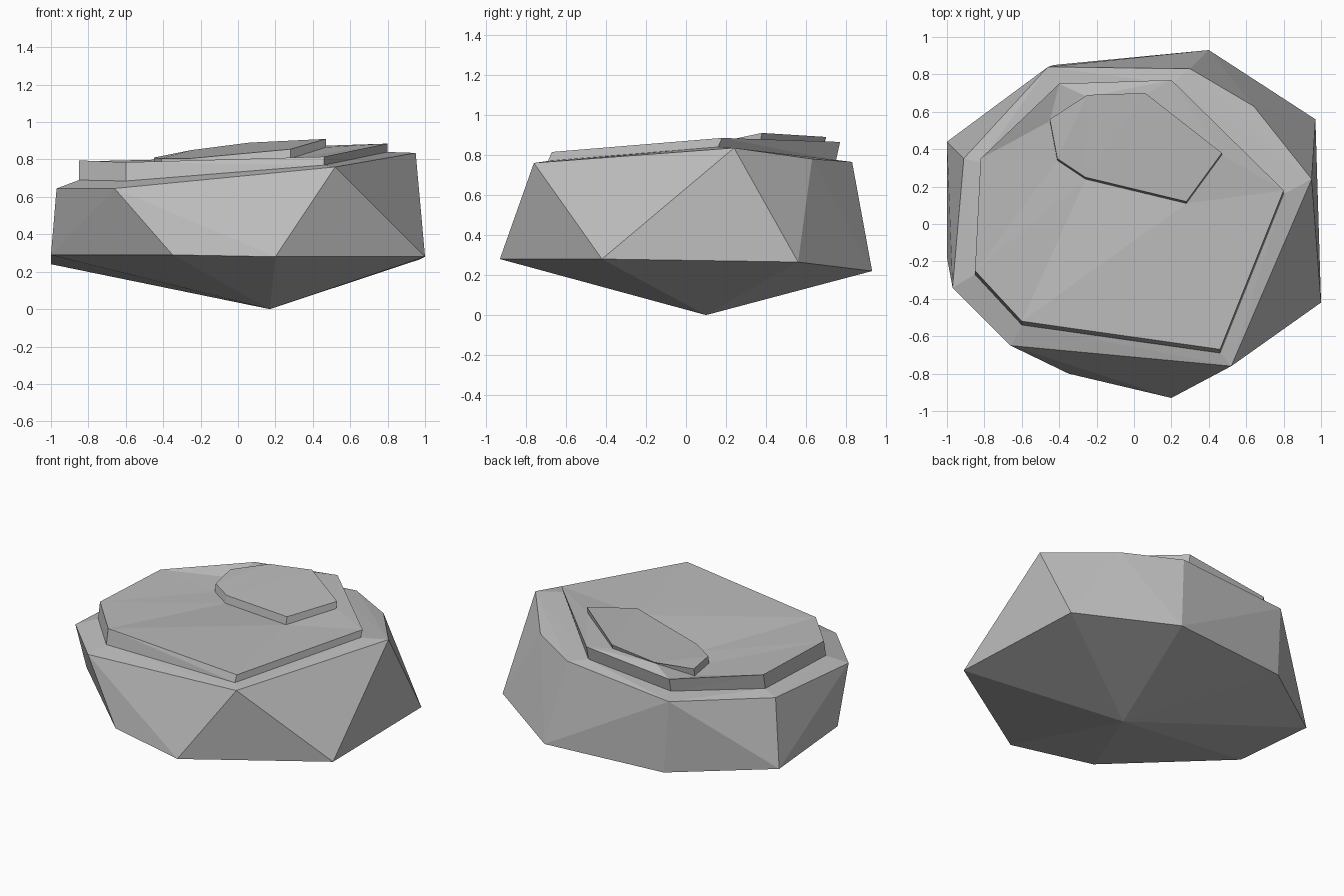
import bpy
import bmesh

default_cube = bpy.data.objects.get("Cube")
if default_cube:
    bpy.data.objects.remove(default_cube)

# One plain stone colour
stone = bpy.data.materials.new("stone grey")
stone.use_nodes = True
colour = (0.5, 0.5, 0.5, 1)
stone.diffuse_color = colour
stone.node_tree.nodes["Principled BSDF"].inputs["Base Color"].default_value = colour


def finish(bm, name):
    """Turn a bmesh into a flat shaded stone object."""
    bmesh.ops.recalc_face_normals(bm, faces=bm.faces)
    mesh = bpy.data.meshes.new(name)
    bm.to_mesh(mesh)
    bm.free()
    mesh.materials.append(stone)
    obj = bpy.data.objects.new(name, mesh)
    bpy.context.collection.objects.link(obj)
    return obj


def lowered(ring, drops, shift):
    """Foot of a ledge: the rim moved down, and a little forward."""
    return [(x, y - shift, z - drop) for (x, y, z), drop in zip(ring, drops)]


def make_hull(name, points):
    bm = bmesh.new()
    for point in points:
        bm.verts.new(point)
    result = bmesh.ops.convex_hull(bm, input=bm.verts)
    unused = [v for v in result["geom_interior"] if isinstance(v, bmesh.types.BMVert)]
    bmesh.ops.delete(bm, geom=unused, context="VERTS")
    return finish(bm, name)


def make_terraces(name, rings):
    """Skin matching rings in order and cap the last one."""
    bm = bmesh.new()
    loops = [[bm.verts.new(point) for point in ring] for ring in rings]
    for lower, upper in zip(loops, loops[1:]):
        for i in range(len(lower)):
            j = (i + 1) % len(lower)
            bm.faces.new((lower[i], lower[j], upper[j], upper[i]))
    bm.faces.new(loops[-1])
    bmesh.ops.triangulate(bm, faces=bm.faces)
    return finish(bm, name)


# Boulder: bottom point, widest ring and shoulder ring
bottom_point = (0.17, 0.1, 0)
waist = [
    (1, -0.42, 0.28), (0.97, 0.56, 0.265), (0.4, 0.93, 0.22), (-0.43, 0.85, 0.22),
    (-1, 0.44, 0.24), (-1, -0.18, 0.29), (-0.35, -0.8, 0.29), (0.2, -0.93, 0.28),
]
shoulder = [
    (0.95, 0.24, 0.835), (0.64, 0.63, 0.78), (0.3, 0.83, 0.765), (-0.46, 0.84, 0.7),
    (-0.91, 0.35, 0.66), (-0.97, -0.34, 0.645), (-0.66, -0.65, 0.645), (0.52, -0.76, 0.76),
]

# Rims of the two ledges, in matching order
ledge_rim = [
    (-0.82, 0.35, 0.79), (-0.85, -0.25, 0.795), (-0.6, -0.52, 0.785), (0.46, -0.67, 0.815),
    (0.8, 0.18, 0.885), (0.2, 0.77, 0.865), (-0.4, 0.75, 0.8),
]
crown_rim = [
    (-0.45, 0.56, 0.81), (-0.41, 0.35, 0.805), (-0.26, 0.25, 0.805), (0.28, 0.12, 0.855),
    (0.47, 0.38, 0.91), (0.06, 0.7, 0.89), (-0.25, 0.69, 0.85),
]
ledge_foot = lowered(ledge_rim, (0.1, 0.105, 0.1, 0.045, 0.045, 0.09, 0.09), 0.02)
crown_foot = lowered(crown_rim, (0.05, 0.05, 0.05, 0.05, 0.045, 0.03, 0.01), 0.01)

make_hull("boulder_body", [bottom_point] + waist + shoulder + ledge_foot)
make_terraces("stepped_top", [ledge_foot, ledge_rim, crown_foot, crown_rim])
